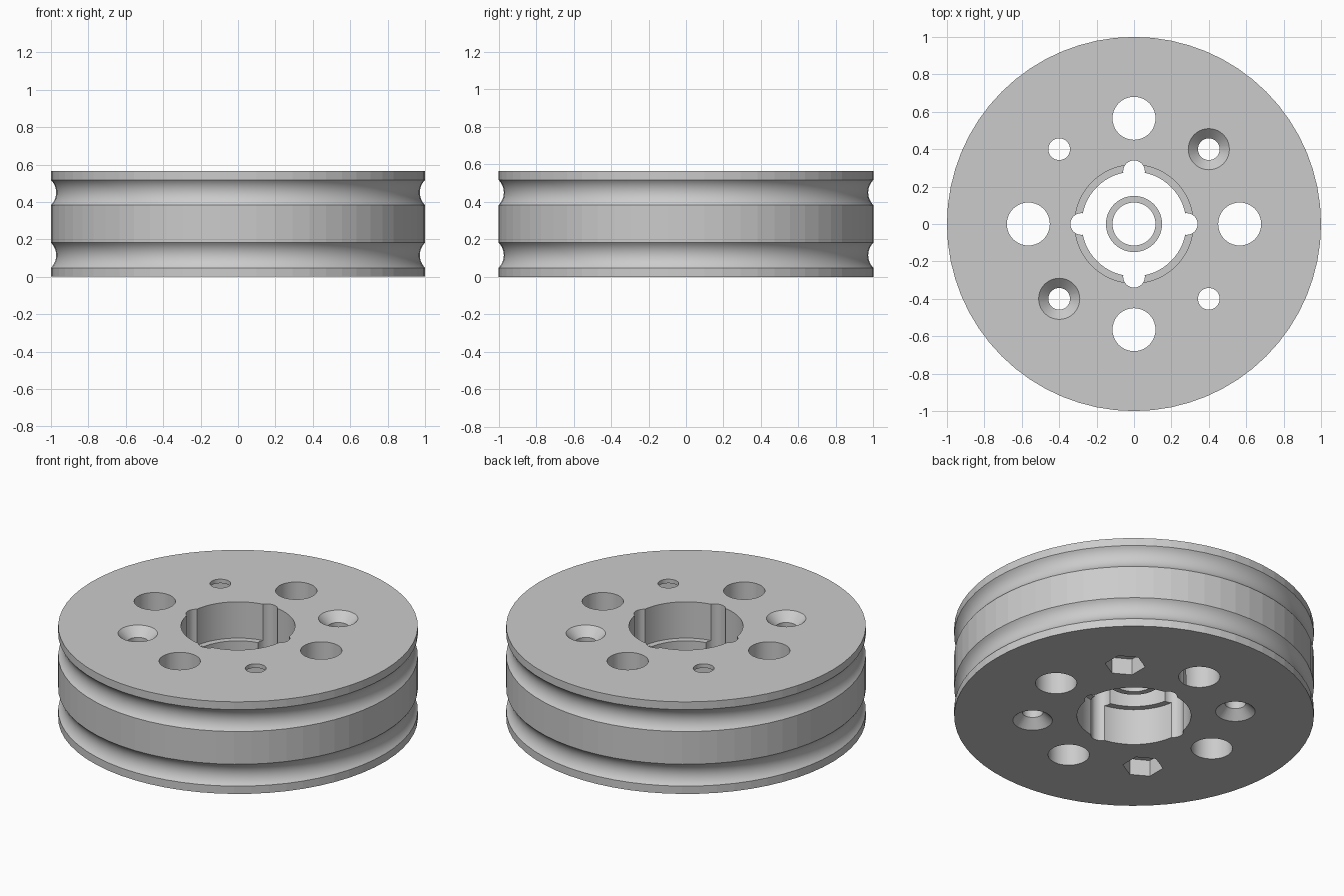
import bpy, bmesh, math

if "Cube" in bpy.data.objects:
    bpy.data.objects.remove(bpy.data.objects["Cube"], do_unlink=True)

HEIGHT = 0.565
MID = HEIGHT / 2
BOLT = 0.4          # x and y distance of the screw holes
SHAFT = 0.058       # screw hole radius

grey = bpy.data.materials.new("plain grey")
grey.use_nodes = True
colour = (0.6, 0.6, 0.6, 1)
grey.diffuse_color = colour
grey.node_tree.nodes["Principled BSDF"].inputs["Base Color"].default_value = colour


def lathe(name, profile, segments):
    """Revolve a closed (radius, z) outline around the z axis."""
    bm = bmesh.new()
    rings = []
    for i in range(segments):
        a = math.tau * i / segments
        rings.append([bm.verts.new((r * math.cos(a), r * math.sin(a), z)) for r, z in profile])
    n = len(profile)
    for i in range(segments):
        here, nxt = rings[i], rings[(i + 1) % segments]
        for j in range(n):
            k = (j + 1) % n
            bm.faces.new((here[j], nxt[j], nxt[k], here[k]))
    bmesh.ops.recalc_face_normals(bm, faces=bm.faces)
    mesh = bpy.data.meshes.new(name)
    bm.to_mesh(mesh)
    bm.free()
    mesh.materials.append(grey)
    obj = bpy.data.objects.new(name, mesh)
    bpy.context.collection.objects.link(obj)
    return obj


def select(obj):
    bpy.ops.object.select_all(action='DESELECT')
    obj.select_set(True)
    bpy.context.view_layer.objects.active = obj


def cut(target, x, y, z0, z1, r0, r1=None, sides=40):
    """Subtract a prism or cone running from z0 to z1."""
    bm = bmesh.new()
    bmesh.ops.create_cone(bm, cap_ends=True, segments=sides, radius1=r0,
                          radius2=r0 if r1 is None else r1, depth=z1 - z0)
    bmesh.ops.translate(bm, verts=bm.verts, vec=(x, y, (z0 + z1) / 2))
    mesh = bpy.data.meshes.new("hole_cutter")
    bm.to_mesh(mesh)
    bm.free()
    mesh.materials.append(grey)
    cutter = bpy.data.objects.new("hole_cutter", mesh)
    cutter.hide_render = True
    bpy.context.collection.objects.link(cutter)
    select(target)
    mod = target.modifiers.new("hole", 'BOOLEAN')
    mod.operation = 'DIFFERENCE'
    mod.solver = 'EXACT'
    mod.object = cutter
    bpy.ops.object.modifier_apply(modifier=mod.name)
    bpy.data.objects.remove(cutter, do_unlink=True)


def groove(centre, radius=0.095, half_angle=math.radians(45), steps=12):
    """Shallow round groove in the rim, from bottom to top."""
    points = []
    for i in range(steps + 1):
        t = half_angle * (2 * i / steps - 1)
        points.append((1 + radius * (math.cos(half_angle) - math.cos(t)),
                       centre + radius * math.sin(t)))
    return points


# Wheel body with two rim grooves and a lip halfway down the bore
BORE, LIP, LIP_HALF = 0.317, 0.28, 0.06
profile = [(BORE, 0), (1, 0)] + groove(0.115) + groove(HEIGHT - 0.115)
profile += [(1, HEIGHT), (BORE, HEIGHT), (BORE, MID + LIP_HALF), (LIP, MID + LIP_HALF),
            (LIP, MID - LIP_HALF), (BORE, MID - LIP_HALF)]
wheel = lathe("grooved_wheel", profile, 64)

# Four large through holes and four notches in the bore
for dx, dy in ((1, 0), (0, 1), (-1, 0), (0, -1)):
    cut(wheel, 0.565 * dx, 0.565 * dy, -0.1, HEIGHT + 0.1, 0.115)
    cut(wheel, 0.282 * dx, 0.282 * dy, -0.1, HEIGHT + 0.1, SHAFT, sides=32)

# Screw holes: one diagonal pair enters from the top, the other from below
SINK, NUT, OVER = 0.052, 0.113, 0.02
for sx in (1, -1):
    for sy in (1, -1):
        x, y = BOLT * sx, BOLT * sy
        cut(wheel, x, y, -0.1, HEIGHT + 0.1, SHAFT)
        if sx == sy:
            cut(wheel, x, y, HEIGHT - SINK, HEIGHT + OVER, SHAFT, SHAFT + SINK + OVER)
            cut(wheel, x, y, -OVER, 0.1, NUT, sides=6)
        else:
            cut(wheel, x, y, -OVER, SINK, SHAFT + SINK + OVER, SHAFT)
            # Nut pocket closed by a thin skin
            cut(wheel, x, y, HEIGHT - 0.125, HEIGHT - 0.025, NUT, sides=6)

# Loose centre ring level with the lip
ring = lathe("centre_ring", [(0.115, MID - LIP_HALF), (0.15, MID - LIP_HALF),
                             (0.15, MID + LIP_HALF), (0.115, MID + LIP_HALF)], 48)

for obj in (wheel, ring):
    select(obj)
    bpy.ops.object.shade_smooth_by_angle(angle=math.radians(25))

# The straight rim bands stay faceted
for face in wheel.data.polygons:
    c = face.center
    if math.hypot(c.x, c.y) > 0.99 and abs(face.normal.z) < 0.01:
        face.use_smooth = False
